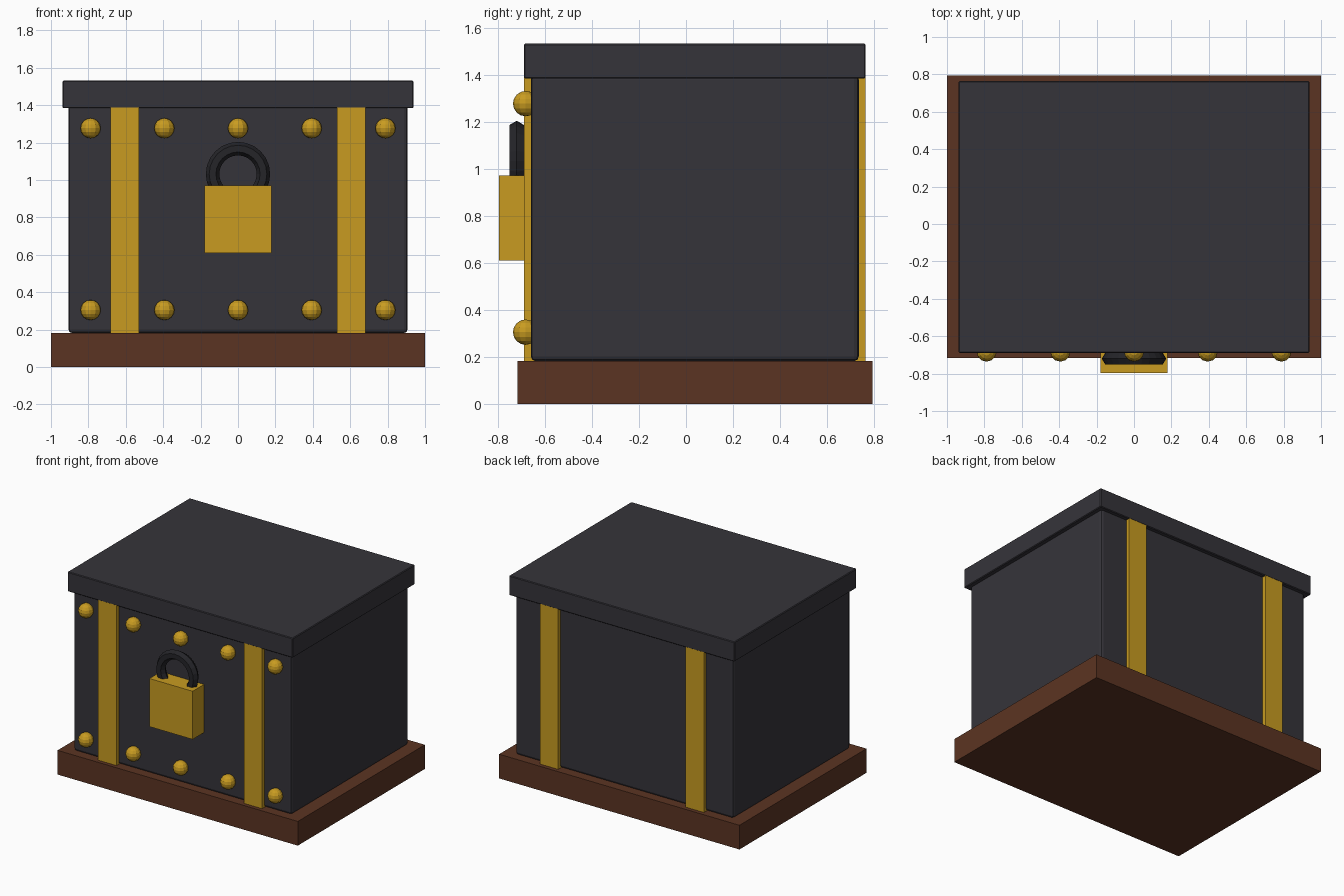
import bpy
import math

if "Cube" in bpy.data.objects:
    bpy.data.objects.remove(bpy.data.objects["Cube"])


def material(name, color):
    m = bpy.data.materials.new(name)
    m.diffuse_color = (*color, 1.0)
    m.use_nodes = True
    m.node_tree.nodes["Principled BSDF"].inputs["Base Color"].default_value = m.diffuse_color
    return m


CHARCOAL = material("charcoal", (0.036, 0.034, 0.042))
BLACK = material("black_iron", (0.018, 0.018, 0.022))
GOLD = material("gold", (0.58, 0.33, 0.015))
BROWN = material("brown_wood", (0.105, 0.034, 0.016))


def box(name, x, y, z, mat, bevel=0.0, segments=2):
    """Box from (min, max) ranges on each axis."""
    bpy.ops.mesh.primitive_cube_add(
        size=1, location=[(a + b) / 2 for a, b in (x, y, z)])
    ob = bpy.context.object
    ob.name = name
    ob.scale = [b - a for a, b in (x, y, z)]
    bpy.ops.object.transform_apply(location=False, rotation=False, scale=True)
    ob.data.materials.append(mat)
    if bevel:
        mod = ob.modifiers.new("bevel", "BEVEL")
        mod.width = bevel
        mod.segments = segments
    return ob


# Wooden plinth, chest body and lid
box("base", (-1, 1), (-0.717, 0.793), (0, 0.182), BROWN)
box("body", (-0.907, 0.907), (-0.66, 0.735), (0.182, 1.4), CHARCOAL, 0.02)
box("lid", (-0.938, 0.938), (-0.689, 0.764), (1.384, 1.532), CHARCOAL, 0.005, 1)

# Straps wrapped front to back
for side, label in ((-1, "left"), (1, "right")):
    x = sorted((side * 0.53, side * 0.683))
    box(f"{label}_strap", x, (-0.688, 0.763), (0.182, 1.39), GOLD)

# Rivets in two rows across the front
for row, z in (("lower", 0.305), ("upper", 1.277)):
    for i, x in enumerate((-0.788, -0.394, 0, 0.394, 0.788)):
        bpy.ops.mesh.primitive_uv_sphere_add(
            segments=12, ring_count=8, radius=0.054, location=(x, -0.682, z))
        rivet = bpy.context.object
        rivet.name = f"{row}_rivet_{i + 1}"
        rivet.data.materials.append(GOLD)

# Padlock body and its ring shackle
box("padlock", (-0.18, 0.18), (-0.796, -0.655), (0.61, 0.972), GOLD)
bpy.ops.mesh.primitive_torus_add(
    major_segments=24, minor_segments=6, major_radius=0.136, minor_radius=0.036,
    location=(0, -0.72, 1.032), rotation=(math.pi / 2, 0, 0))
shackle = bpy.context.object
shackle.name = "padlock_shackle"
shackle.data.materials.append(BLACK)
